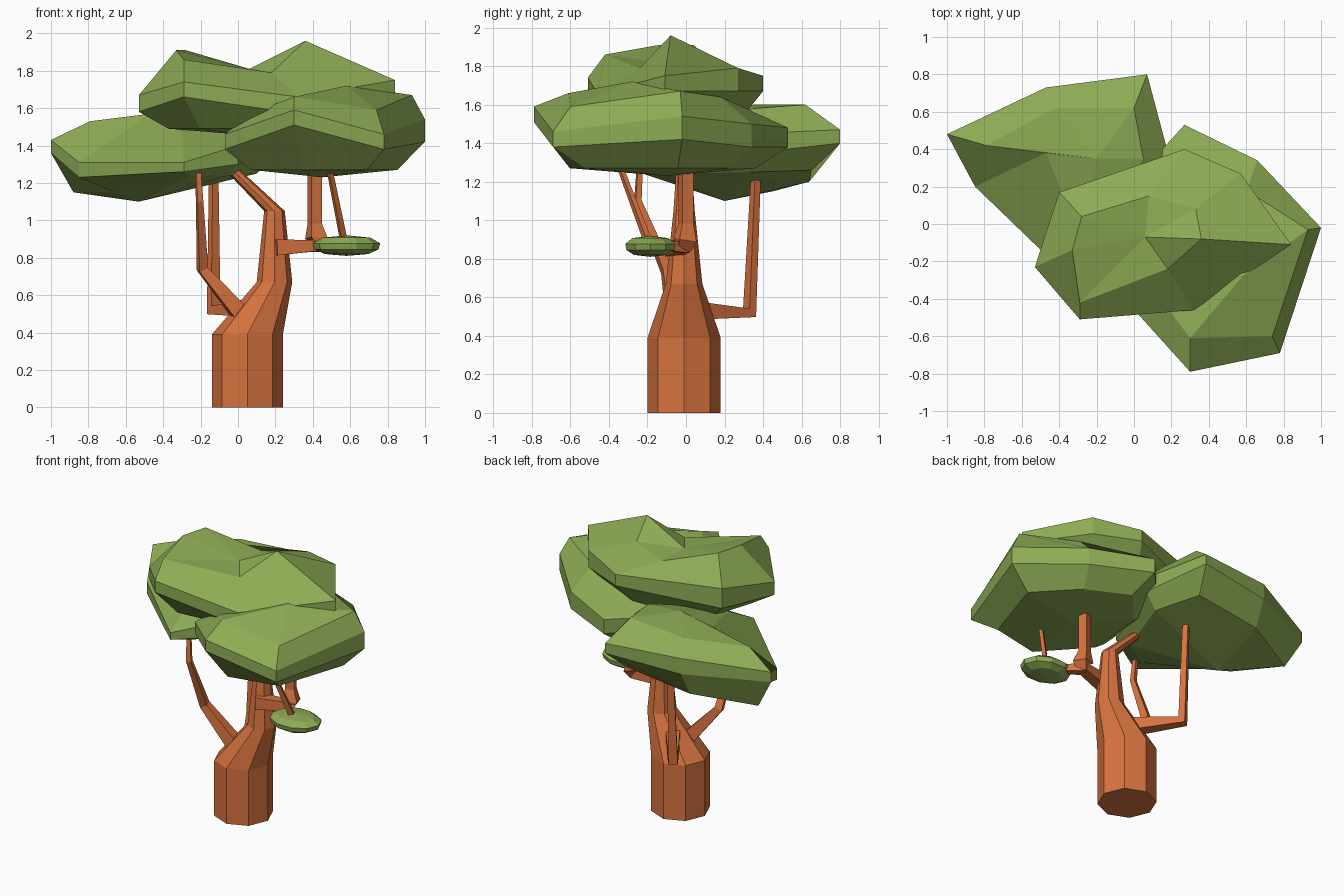
import bpy, bmesh, math
from mathutils import Vector


def material(name, rgb):
    m = bpy.data.materials.new(name)
    m.diffuse_color = (*rgb, 1)
    return m


BARK = material("bark", (0.68, 0.17, 0.05))
LEAF = material("leaf", (0.27, 0.41, 0.09))


def loft(name, rings, mat, low=None, high=None):
    """Skin closed rings; ends are capped flat or fanned to a point."""
    bm = bmesh.new()
    rows = [[bm.verts.new(p) for p in r] for r in rings]
    n = len(rows[0])
    for a, b in zip(rows, rows[1:]):
        for i in range(n):
            j = (i + 1) % n
            bm.faces.new((a[i], a[j], b[j], b[i]))
    for row, tip in ((rows[0], low), (rows[-1], high)):
        if tip is None:
            bm.faces.new(row)
        else:
            t = bm.verts.new(tip)
            for i in range(n):
                bm.faces.new((row[i], row[(i + 1) % n], t))
    bmesh.ops.recalc_face_normals(bm, faces=bm.faces)
    me = bpy.data.meshes.new(name)
    bm.to_mesh(me)
    bm.free()
    me.materials.append(mat)
    ob = bpy.data.objects.new(name, me)
    bpy.context.collection.objects.link(ob)
    return ob


def branch(name, path):
    """Square tube through (x, y, z, half width) points, turning at each bend."""
    pts = [Vector(p[:3]) for p in path]
    rings = []
    side = None
    for i, p in enumerate(pts):
        d0 = (pts[i] - pts[i - 1]).normalized() if i else Vector()
        d1 = (pts[i + 1] - pts[i]).normalized() if i < len(pts) - 1 else Vector()
        t = (d0 + d1).normalized()
        if side is None:
            side = t.cross(Vector((0, 0, 1)))
        side = (side - t * side.dot(t)).normalized()
        up = t.cross(side)
        w = path[i][3]
        rings.append([p + side * (a * w) + up * (b * w)
                      for a, b in ((1, 1), (-1, 1), (-1, -1), (1, -1))])
    loft(name, rings, BARK)


def shrink(rim, centre, inset, z):
    """Flat underside ring: the rim pulled toward a centre point."""
    return [(centre[0] + (p[0] - centre[0]) * inset,
             centre[1] + (p[1] - centre[1]) * inset, z) for p in rim]


def canopy(name, under, rim, crown, top, bottom):
    """Leaf mass: underside ring, rim band (x, y, low z, high z), crown ring, peak."""
    lower = [(x, y, lo) for x, y, lo, hi in rim]
    upper = [(x, y, hi) for x, y, lo, hi in rim]
    loft(name, [under, lower, upper, crown], LEAF, bottom, top)


# Eight-sided trunk that narrows and leans at the top
trunk = [(0.05, -0.01, 0, 0.19), (0.05, -0.01, 0.39, 0.19), (0.195, -0.01, 0.67, 0.095),
         (0.195, -0.01, 1.05, 0.055), (-0.04, -0.01, 1.28, 0.04)]
loft("trunk", [[(x + r * math.cos(k * math.pi / 4), y + r * math.sin(k * math.pi / 4), z)
                for k in range(8)] for x, y, z, r in trunk], BARK)

# Branches
branch("left_branch", [(0.03, -0.05, 0.48, 0.045), (-0.19, -0.10, 0.74, 0.026),
                       (-0.205, -0.25, 1.10, 0.016), (-0.215, -0.24, 1.28, 0.013)])
branch("back_branch", [(0.06, 0.06, 0.53, 0.045), (-0.13, 0.33, 0.52, 0.03),
                       (-0.13, 0.365, 1.28, 0.018)])
branch("right_branch", [(0.20, -0.07, 0.855, 0.042), (0.41, -0.015, 0.865, 0.035),
                        (0.42, -0.005, 0.90, 0.048), (0.41, 0, 0.98, 0.03),
                        (0.41, 0, 1.28, 0.03)])
branch("bush_twig", [(0.40, -0.01, 0.86, 0.03), (0.57, -0.19, 0.87, 0.018),
                     (0.49, -0.34, 1.27, 0.012)])

# Three leaf masses
rim = [(-0.53, -0.23, 1.58, 1.67), (-0.40, 0.17, 1.60, 1.74), (0.27, 0.40, 1.67, 1.75),
       (0.57, 0.27, 1.67, 1.79), (0.84, -0.11, 1.67, 1.75), (0.32, -0.46, 1.57, 1.66),
       (-0.29, -0.51, 1.66, 1.74)]
canopy("upper_canopy", shrink(rim, (0.0, -0.08), 0.70, 1.49), rim,
       [(-0.33, -0.14, 1.91), (-0.28, 0.04, 1.91), (0.08, 0.15, 1.80), (0.33, 0.08, 1.84),
        (0.36, -0.08, 1.96), (0.18, -0.24, 1.79), (-0.29, -0.42, 1.86)],
       (0.06, -0.07, 1.81), (0.0, -0.08, 1.46))

rim = [(0.27, 0.53, 1.38, 1.48), (0.66, 0.34, 1.38, 1.50), (1.0, -0.02, 1.42, 1.54),
       (0.78, -0.69, 1.38, 1.46), (0.30, -0.79, 1.51, 1.59), (-0.07, -0.38, 1.38, 1.46),
       (-0.03, 0.20, 1.38, 1.46)]
canopy("right_canopy", shrink(rim, (0.45, -0.10), 0.73, 1.27), rim,
       [(0.30, 0.25, 1.60), (0.60, 0.18, 1.64), (0.93, -0.03, 1.67), (0.74, -0.60, 1.59),
        (0.30, -0.61, 1.66), (0.06, -0.29, 1.57), (0.10, 0.12, 1.58)],
       (0.58, -0.28, 1.72), (0.45, -0.10, 1.23))

canopy("left_canopy",
       [(-0.88, 0.45, 1.15), (-0.48, 0.64, 1.20), (0.0, 0.65, 1.26), (0.10, 0.33, 1.25),
        (-0.05, -0.10, 1.24), (-0.25, -0.22, 1.24), (-0.66, 0.18, 1.15)],
       [(-1.0, 0.48, 1.36, 1.43), (-0.47, 0.73, 1.37, 1.48), (0.07, 0.80, 1.40, 1.47),
        (0.19, 0.35, 1.35, 1.45), (0.0, -0.18, 1.30, 1.40), (-0.29, -0.34, 1.26, 1.31),
        (-0.85, 0.20, 1.23, 1.31)],
       [(-0.79, 0.42, 1.53), (-0.42, 0.62, 1.57), (0.0, 0.62, 1.60), (0.05, 0.35, 1.58),
        (-0.10, 0.10, 1.52), (-0.30, -0.05, 1.47), (-0.47, 0.38, 1.57)],
       (-0.20, 0.35, 1.60), (-0.53, 0.20, 1.10))

# Small flat bush on the right branch
bush = [(0.65, -0.045), (0.95, -0.02), (1, 0.012), (0.72, 0.042)]
loft("small_bush", [[(0.58 + 0.18 * s * math.cos(k * math.pi / 5),
                      -0.185 + 0.137 * s * math.sin(k * math.pi / 5), 0.865 + h)
                     for k in range(10)] for s, h in bush],
     LEAF, (0.58, -0.185, 0.81), (0.58, -0.185, 0.92))
